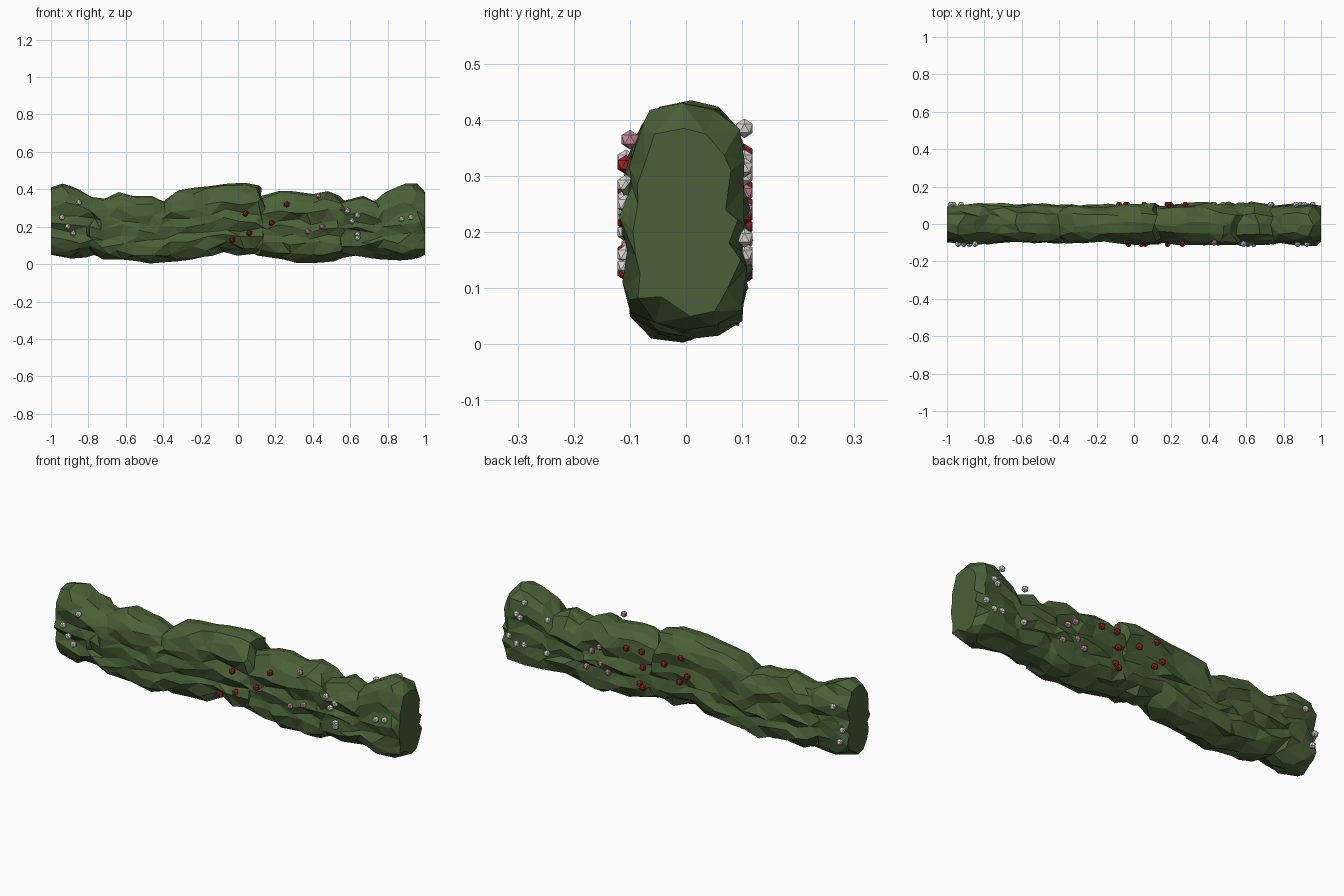
import bpy, bmesh, random
from mathutils import Vector

random.seed(11)


def material(name, rgb):
    m = bpy.data.materials.new(name)
    m.diffuse_color = (*rgb, 1)
    return m


LEAF = material("leaf green", (0.066, 0.118, 0.038))
RED = material("flower red", (0.36, 0.018, 0.018))
PINK = material("flower pink", (0.60, 0.27, 0.34))
WHITE = material("flower white", (0.76, 0.73, 0.69))


def finish(bm, name, mat):
    mesh = bpy.data.meshes.new(name)
    bm.to_mesh(mesh)
    bm.free()
    mesh.materials.append(mat)
    obj = bpy.data.objects.new(name, mesh)
    bpy.context.collection.objects.link(obj)
    return obj


# Hedge stations along x: x, underside z, crown z, half width
STATIONS = [
    (-1.00, .05, .41, .082), (-.92, .03, .43, .092), (-.83, .035, .40, .099),
    (-.79, .05, .36, .092), (-.71, .025, .35, .096), (-.63, .025, .385, .096),
    (-.55, .015, .365, .099), (-.47, .003, .365, .10), (-.40, .01, .335, .102),
    (-.34, .015, .395, .097), (-.25, .025, .41, .098), (-.16, .04, .415, .094),
    (-.08, .065, .43, .092), (.02, .045, .435, .098), (.11, .055, .42, .098),
    (.13, .045, .36, .094), (.22, .025, .39, .096), (.30, .007, .39, .098),
    (.39, .005, .375, .10), (.46, .01, .39, .102), (.53, .015, .375, .103),
    (.57, .035, .335, .104), (.65, .045, .365, .102), (.74, .03, .335, .096),
    (.78, .025, .385, .098), (.87, .02, .43, .103), (.95, .025, .43, .102),
    (1.00, .05, .385, .086)]

# Half cross-section with leafy ridges, bottom to top: width, height fractions
HALF = [(.50, .05), (.88, .13), (1.06, .25), (.92, .37), (1.06, .48),
        (.92, .60), (1.04, .73), (.86, .86), (.52, .97)]
SECTION = [(0, 0)] + HALF + [(0, 1)] + [(-u, t) for u, t in reversed(HALF)]

# Hedge body: lumpy faceted loft with flat cut ends
bm = bmesh.new()
rings = []
for i, (x, low, high, half) in enumerate(STATIONS):
    end = i in (0, len(STATIONS) - 1)
    ring = []
    for u, t in SECTION:
        px = x if end else x + random.uniform(-.026, .026)
        py = u * half + random.uniform(-.012, .012)
        pz = low + t * (high - low)
        if 0.04 < t < 0.96:
            pz += random.uniform(-.018, .018)
        ring.append(bm.verts.new((max(-1, min(1, px)), max(-.12, min(.12, py)), max(0, pz))))
    rings.append(ring)
n = len(SECTION)
for a, b in zip(rings, rings[1:]):
    for k in range(n):
        bm.faces.new((a[k], b[k], b[(k + 1) % n], a[(k + 1) % n]))
bm.faces.new(rings[0])
bm.faces.new(list(reversed(rings[-1])))
bmesh.ops.recalc_face_normals(bm, faces=bm.faces)
bmesh.ops.triangulate(bm, faces=[f for f in bm.faces if len(f.verts) == 4],
                      quad_method='SHORT_EDGE')
finish(bm, "hedge_body", LEAF)

# Flower buds as (x, z) on the front and on the back
FRONT, BACK = -.107, .104
FLOWERS = [
    ("front_white_flowers", WHITE, FRONT,
     [(-.85, .33), (-.94, .25), (-.91, .20), (-.88, .165), (.585, .285), (.61, .23),
      (.64, .26), (.64, .16), (.64, .14), (.875, .24), (.925, .25)]),
    ("front_red_flowers", RED, FRONT,
     [(.04, .27), (.26, .32), (.18, .22), (.06, .165), (-.03, .13)]),
    ("front_pink_flowers", PINK, FRONT + .007, [(.43, .365), (.375, .175), (.45, .20)]),
    ("back_white_flowers", WHITE, BACK,
     [(.865, .385), (.91, .315), (.89, .30), (.73, .33), (.955, .19), (.91, .16),
      (.865, .165), (.735, .155), (-.925, .32), (-.98, .21), (-.965, .145)]),
    ("back_pink_flowers", PINK, BACK,
     [(.43, .27), (.475, .24), (.42, .185), (.505, .15), (.38, .15)]),
    ("back_red_flowers", RED, BACK,
     [(.275, .305), (.185, .31), (.178, .23), (.055, .28), (-.045, .34), (.195, .14),
      (.178, .125), (-.035, .21), (-.08, .25)])]

for name, mat, y, spots in FLOWERS:
    bm = bmesh.new()
    for x, z in spots:
        bud = bmesh.ops.create_icosphere(bm, subdivisions=1, radius=.0175)["verts"]
        bmesh.ops.translate(bm, verts=bud, vec=Vector((x, y, z)))
    finish(bm, name, mat)
